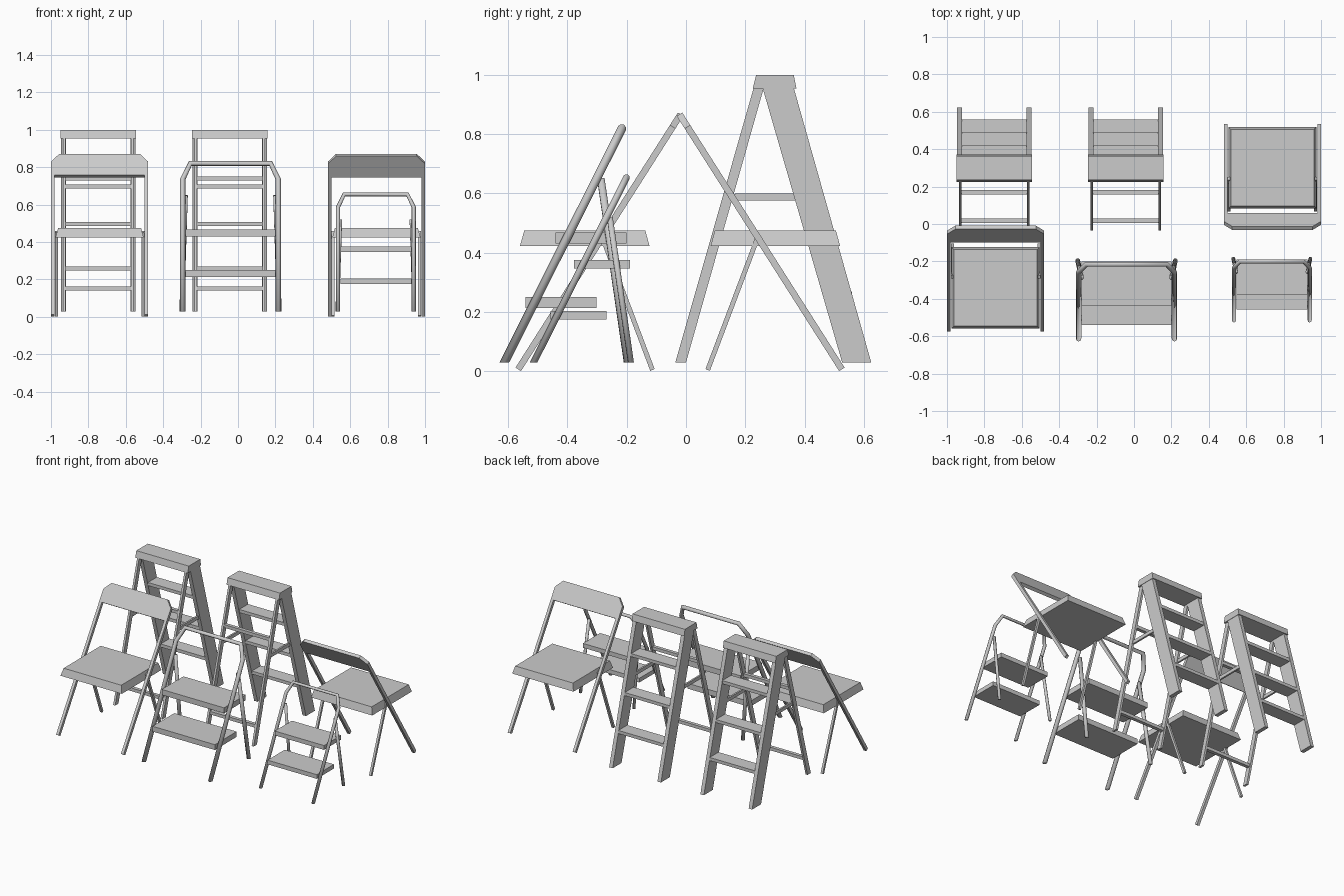
import bpy, bmesh, math
from mathutils import Matrix, Vector

cube = bpy.data.objects.get("Cube")
if cube:
    bpy.data.objects.remove(cube)

GRAY = (0.6, 0.6, 0.6, 1)
mat = bpy.data.materials.new("plain gray")
mat.use_nodes = True
mat.diffuse_color = GRAY
mat.node_tree.nodes["Principled BSDF"].inputs["Base Color"].default_value = GRAY


def finish(name, bm, place):
    """Place a bmesh in the scene as a named object."""
    bmesh.ops.transform(bm, matrix=place, verts=bm.verts)
    bmesh.ops.recalc_face_normals(bm, faces=bm.faces)
    me = bpy.data.meshes.new(name)
    bm.to_mesh(me)
    bm.free()
    me.materials.append(mat)
    bpy.context.collection.objects.link(bpy.data.objects.new(name, me))


def prism(name, place, outline, depth):
    """Extrude a flat outline along a vector."""
    bm = bmesh.new()
    face = bm.faces.new([bm.verts.new(p) for p in outline])
    moved = bmesh.ops.extrude_face_region(bm, geom=[face])["geom"]
    # the base face has to stay to close the solid
    if not face.is_valid or len(bm.faces) < len(outline) + 2:
        bm.faces.new([v for v in bm.verts if v not in moved])
    bmesh.ops.translate(bm, vec=depth, verts=[v for v in moved if isinstance(v, bmesh.types.BMVert)])
    finish(name, bm, place)


def side_plate(name, place, x, thick, yz):
    """Profile in the side plane, given a thickness across x."""
    prism(name, place, [(x - thick / 2, y, z) for y, z in yz], (thick, 0, 0))


def box(name, place, half_x, y0, y1, z0, z1):
    side_plate(name, place, 0, half_x * 2, [(y0, z0), (y1, z0), (y1, z1), (y0, z1)])


def bar(name, place, x, thick, a, b, width):
    """Square-ended bar between two points of the side plane."""
    a, b = Vector(a), Vector(b)
    n = (b - a).orthogonal().normalized() * width / 2
    side_plate(name, place, x, thick, [a - n, b - n, b + n, a + n])


def tube(name, place, points, radius, floor):
    """Eight-sided tube along a path, cut level at the floor height."""
    cu = bpy.data.curves.new(name, "CURVE")
    cu.dimensions = "3D"
    cu.bevel_depth, cu.bevel_resolution = radius, 2
    cu.use_fill_caps = True
    sp = cu.splines.new("POLY")
    sp.points.add(len(points) - 1)
    for p, co in zip(sp.points, points):
        p.co = (*co, 1)
    ob = bpy.data.objects.new(name, cu)
    me = bpy.data.meshes.new_from_object(ob)
    bm = bmesh.new()
    bm.from_mesh(me)
    bpy.data.objects.remove(ob)
    bpy.data.curves.remove(cu)
    bpy.data.meshes.remove(me)
    bmesh.ops.remove_doubles(bm, verts=bm.verts, dist=1e-5)
    bmesh.ops.bisect_plane(bm, geom=bm.verts[:] + bm.edges[:] + bm.faces[:],
                           plane_co=(0, 0, floor), plane_no=(0, 0, -1), clear_outer=True)
    bmesh.ops.holes_fill(bm, edges=[e for e in bm.edges if e.is_boundary])
    finish(name, bm, place)


SIDES = (("left", 1), ("right", -1))


def chair(label, place):
    foot, top = Vector((0, -0.565, 0.007)), Vector((0, -0.018, 0.866))
    along = (top - foot).normalized()
    normal = Vector((0, -along.z, along.y))
    # backrest panel with clipped top corners
    low, bend = top - along * 0.135, top - along * 0.05
    half = [(0.26, low), (0.26, bend), (0.215, top)]
    outline = [p + Vector((x, 0, 0)) - normal * 0.011 for x, p in half]
    outline += [p + Vector((-x, 0, 0)) - normal * 0.011 for x, p in reversed(half)]
    prism(label + "_backrest", place, outline, normal * 0.022)
    for side, s in SIDES:
        bar(f"{label}_long_leg_{side}", place, s * 0.25, 0.02, foot.yz, low.yz, 0.022)
        bar(f"{label}_short_leg_{side}", place, s * 0.231, 0.016,
            (-0.113, 0.005), (-0.283, 0.455), 0.016)
    # seat, slightly narrower at the top
    bm = bmesh.new()
    bmesh.ops.create_cube(bm, size=1)
    for v in bm.verts:
        k = 0.222 if v.co.z > 0 else 0.236
        depth = 0.204 if v.co.z > 0 else 0.218
        v.co = (math.copysign(k, v.co.x), -0.341 + math.copysign(depth, v.co.y),
                0.474 if v.co.z > 0 else 0.423)
    finish(label + "_seat", bm, place)


def step_stool(label, place):
    # bent front frame, standing at y = 0 on its feet line
    def at(x, z):
        return (x, -0.207 + z * 0.5025, z)
    tube(label + "_front_frame", place,
         [at(-0.256, -0.05), at(-0.256, 0.705), at(-0.215, 0.79),
          at(0.215, 0.79), at(0.256, 0.705), at(0.256, -0.05)], 0.0145, 0)
    for side, s in SIDES:
        tube(f"{label}_rear_leg_{side}", place,
             [(s * 0.262, 0.214, -0.04), (s * 0.241, 0.118, 0.62)], 0.013, 0)
    box(label + "_lower_step", place, 0.24, -0.135, 0.104, 0.183, 0.22)
    box(label + "_upper_step", place, 0.24, -0.034, 0.204, 0.4, 0.438)


def ladder(label, place):
    # top cap with sloping front and back
    side_plate(label + "_cap", place, 0, 0.404,
               [(0.225, 0.953), (0.372, 0.953), (0.363, 0.998), (0.236, 0.998)])
    for side, s in SIDES:
        side_plate(f"{label}_step_rail_{side}", place, s * 0.186, 0.027,
                   [(0.526, 0.03), (0.624, 0.03), (0.363, 0.955), (0.258, 0.955)])
        side_plate(f"{label}_thin_leg_{side}", place, s * 0.182, 0.015,
                   [(-0.036, 0.03), (0.0, 0.03), (0.262, 0.955), (0.228, 0.955)])
        box_y = [(0.16, 0.576), (0.37, 0.576), (0.365, 0.6), (0.165, 0.6)]
        side_plate(f"{label}_spreader_{side}", place, s * 0.182, 0.012, box_y)
    # treads between the wide rails
    for i, z in enumerate((0.258, 0.496, 0.74)):
        y = 0.526 - (z - 0.03) * 0.29
        box(f"{label}_tread_{i + 1}", place, 0.175, y + 0.003, y + 0.1, z - 0.011, z + 0.011)
    # bars between the thin legs
    for i, z in enumerate((0.152, 0.697)):
        y = -0.018 + (z - 0.03) * 0.283
        box(f"{label}_brace_{i + 1}", place, 0.178, y - 0.012, y + 0.012, z - 0.011, z + 0.011)


move = Matrix.Translation
chair("right_chair", move((-0.74, 0, 0)))
chair("left_chair", move((0.74, -0.04, 0)) @ Matrix.Rotation(math.pi, 4, "Z"))
step_stool("large_stool", move((-0.04, -0.405, 0.03)))
step_stool("small_stool", move((0.737, -0.35, 0.03)) @ Matrix.Scale(0.79, 4))
ladder("right_ladder", move((-0.747, 0, 0)))
ladder("middle_ladder", move((-0.044, 0, 0)))
